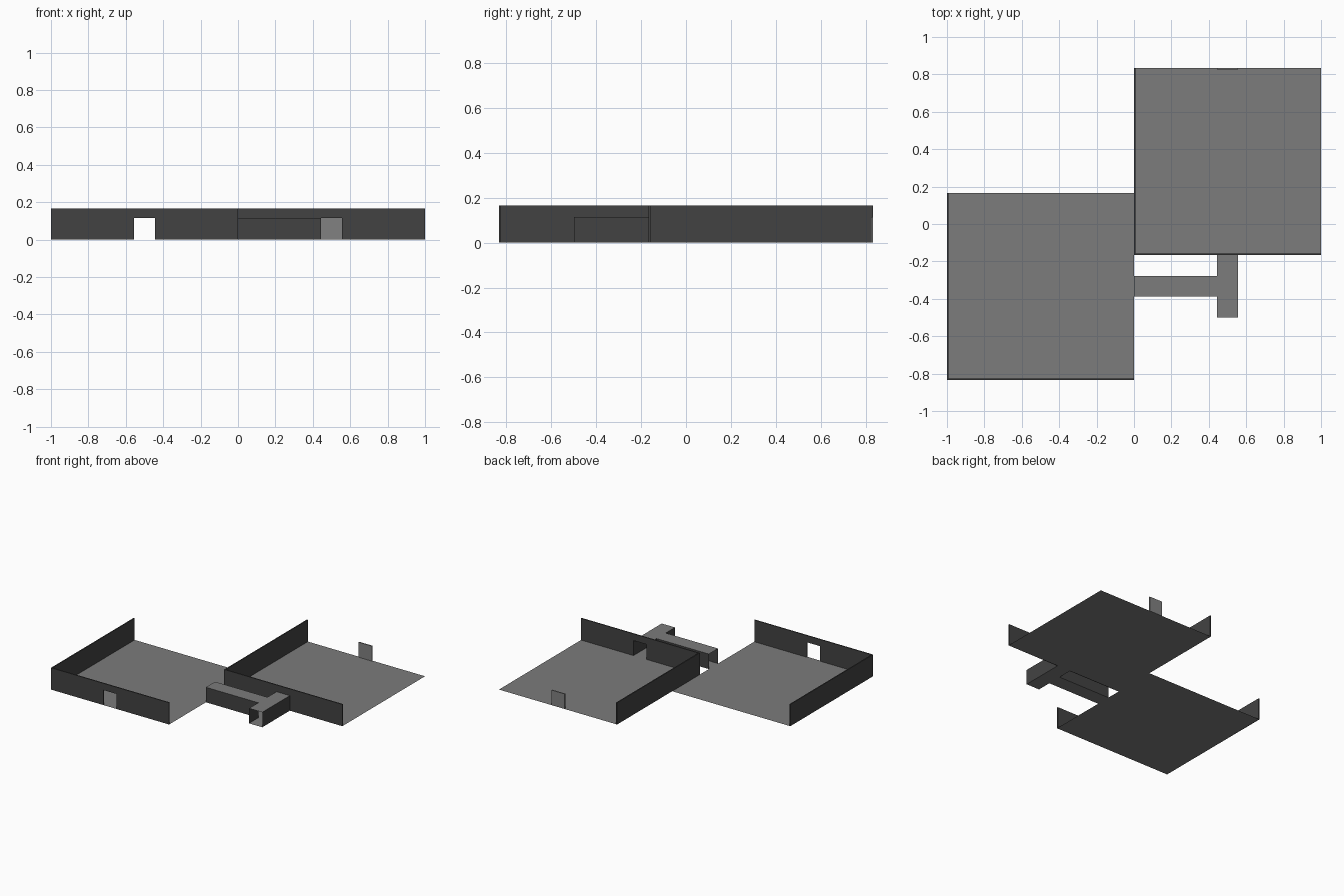
import bpy, bmesh

if "Cube" in bpy.data.objects:
    bpy.data.objects.remove(bpy.data.objects["Cube"])

def material(name, v):
    m = bpy.data.materials.new(name)
    m.diffuse_color = (v, v, v, 1)
    m.use_nodes = True
    m.node_tree.nodes["Principled BSDF"].inputs["Base Color"].default_value = m.diffuse_color
    return m

FLOOR = material("light grey floor", 0.20)
WALL = material("dark grey wall", 0.055)
DOOR = material("mid grey door", 0.22)

T = 0.008      # wall thickness
H = 1 / 6      # wall height
DH = 0.115     # door and corridor height
D0, D1 = 0.4435, 0.5555   # door span along a room's front edge

def finish(name, bm, mats):
    me = bpy.data.meshes.new(name)
    bm.to_mesh(me)
    bm.free()
    for m in mats:
        me.materials.append(m)
    ob = bpy.data.objects.new(name, me)
    bpy.context.collection.objects.link(ob)
    return ob

def quad(bm, pts, mi=0):
    f = bm.faces.new([bm.verts.new(p) for p in pts])
    f.material_index = mi

def flat(bm, x0, x1, y0, y1, z, mi=0):
    quad(bm, [(x0, y0, z), (x1, y0, z), (x1, y1, z), (x0, y1, z)], mi)

def upright(bm, a, b, h, mi=0):
    quad(bm, [(*a, 0), (*b, 0), (*b, h), (*a, h)], mi)

def box(name, x0, x1, y0, y1, h, mat):
    bm = bmesh.new()
    bmesh.ops.create_cube(bm, size=1)
    for v in bm.verts:
        v.co = (x0 if v.co.x < 0 else x1, y0 if v.co.y < 0 else y1, 0 if v.co.z < 0 else h)
    return finish(name, bm, [mat])

def room(name, x, y):
    # floor
    bm = bmesh.new()
    flat(bm, x, x + 1, y, y + 1, 0)
    finish(name + "_floor", bm, [FLOOR])
    # left wall
    box(name + "_left_wall", x, x + T, y + T, y + 1, H, WALL)
    # front wall: doorway outline extruded to thickness
    bm = bmesh.new()
    prof = [(0, 0), (D0, 0), (D0, DH), (D1, DH), (D1, 0), (1, 0), (1, H), (0, H)]
    f = bm.faces.new([bm.verts.new((x + u, y, w)) for u, w in prof])
    r = bmesh.ops.extrude_face_region(bm, geom=[f])
    for v in r["geom"]:
        if isinstance(v, bmesh.types.BMVert):
            v.co.y += T
    bmesh.ops.recalc_face_normals(bm, faces=bm.faces)
    finish(name + "_front_wall", bm, [WALL])

room("left_room", -1, -5 / 6)
room("right_room", 0, -1 / 6)

# door leaf on the back edge of the right room
box("back_door", D0, D1, 5 / 6 - T, 5 / 6, DH, DOOR)

# T-shaped corridor: thin floor and roof, dark sides, open ends
YF, YA, YB, YE = -0.5, -0.388, -0.277, -1 / 6
bm = bmesh.new()
for z in (0, DH):
    flat(bm, 0, D0, YA, YB, z)
    flat(bm, D0, D1, YF, YE, z)
for a, b in [((0, YA), (D0, YA)), ((D0, YB), (0, YB)), ((D0, YA), (D0, YF)),
             ((D0, YE), (D0, YB)), ((D1, YF), (D1, YE))]:
    upright(bm, a, b, DH, 1)
finish("corridor", bm, [FLOOR, WALL])
